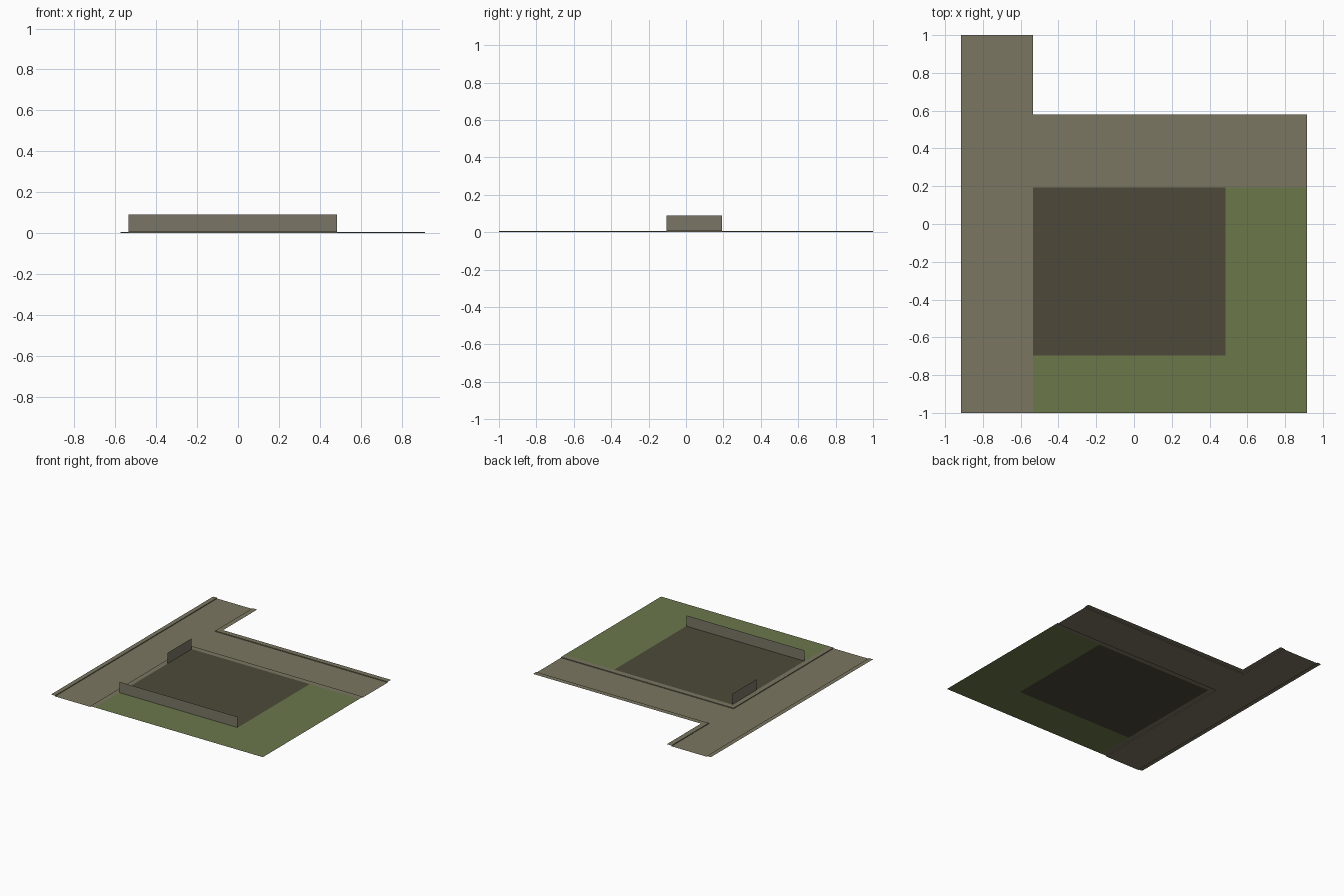
import bpy

if "Cube" in bpy.data.objects:
    bpy.data.objects.remove(bpy.data.objects["Cube"])

H = 0.006            # kerb height
WALL_TOP = 0.09
X, Y = 0.915, 1.0    # half extents of the plot
PX0, PX1, PY0, PY1 = -0.535, 0.485, -0.697, 0.192   # dark lot


def material(name, rgb):
    def lin(c):
        c /= 255
        return c / 12.92 if c <= 0.04045 else ((c + 0.055) / 1.055) ** 2.4
    m = bpy.data.materials.new(name)
    m.diffuse_color = (*[lin(c) for c in rgb], 1)
    m.use_nodes = True
    m.node_tree.nodes["Principled BSDF"].inputs["Base Color"].default_value = m.diffuse_color
    return m


def sheet(name, verts, faces, mat):
    me = bpy.data.meshes.new(name)
    me.from_pydata(verts, [], faces)
    me.materials.append(mat)
    ob = bpy.data.objects.new(name, me)
    bpy.context.collection.objects.link(ob)
    return ob


def rects(name, boxes, z, mat):
    """Flat upward-facing rectangles (x0, x1, y0, y1)."""
    verts, faces = [], []
    for x0, x1, y0, y1 in boxes:
        n = len(verts)
        verts += [(x0, y0, z), (x1, y0, z), (x1, y1, z), (x0, y1, z)]
        faces.append((n, n + 1, n + 2, n + 3))
    return sheet(name, verts, faces, mat)


def kerb(name, inner, outer, mat):
    """Kerb face rising from the road, then a pavement strip out to the edge."""
    n = len(inner)
    verts = [(x, y, 0) for x, y in inner] + [(x, y, H) for x, y in inner]
    verts += [(x, y, H) for x, y in outer]
    faces = [(r * n + i, r * n + i + 1, (r + 1) * n + i + 1, (r + 1) * n + i)
             for r in range(2) for i in range(n - 1)]
    return sheet(name, verts, faces, mat)


def wall(name, a, b, mat):
    verts = [(*a, H), (*b, H), (*b, WALL_TOP), (*a, WALL_TOP)]
    return sheet(name, verts, [(0, 1, 2, 3)], mat)


asphalt = material("grey_brown_road", (122, 118, 97))
grass = material("grass_green", (107, 120, 75))
dirt = material("dark_earth", (77, 73, 58))
stone = material("wall_grey", (122, 118, 102))

# Roads: a long one on the left and a branch to the right
rects("road", [(-0.88, -0.575, -Y, Y), (-0.575, X, 0.235, 0.54)], 0, asphalt)

# Raised pavement strips along the road edges
kerb("left_pavement", [(-0.88, -Y), (-0.88, Y)], [(-X, -Y), (-X, Y)], asphalt)
kerb("back_pavement", [(-0.575, Y), (-0.575, 0.54), (X, 0.54)],
     [(PX0, Y), (PX0, 0.58), (X, 0.58)], asphalt)
kerb("inner_pavement", [(X, 0.235), (-0.575, 0.235), (-0.575, -Y)],
     [(X, PY1), (PX0, PY1), (PX0, -Y)], asphalt)

# Lawn around the dark lot
rects("lawn", [(PX0, PX1, -Y, PY0), (PX1, X, -Y, PY1)], H, grass)
rects("lot", [(PX0, PX1, PY0, PY1)], H, dirt)

# Low thin walls
wall("front_wall", (PX0, PY0), (PX1, PY0), stone)
wall("side_wall", (PX0, -0.105), (PX0, PY1), stone)
